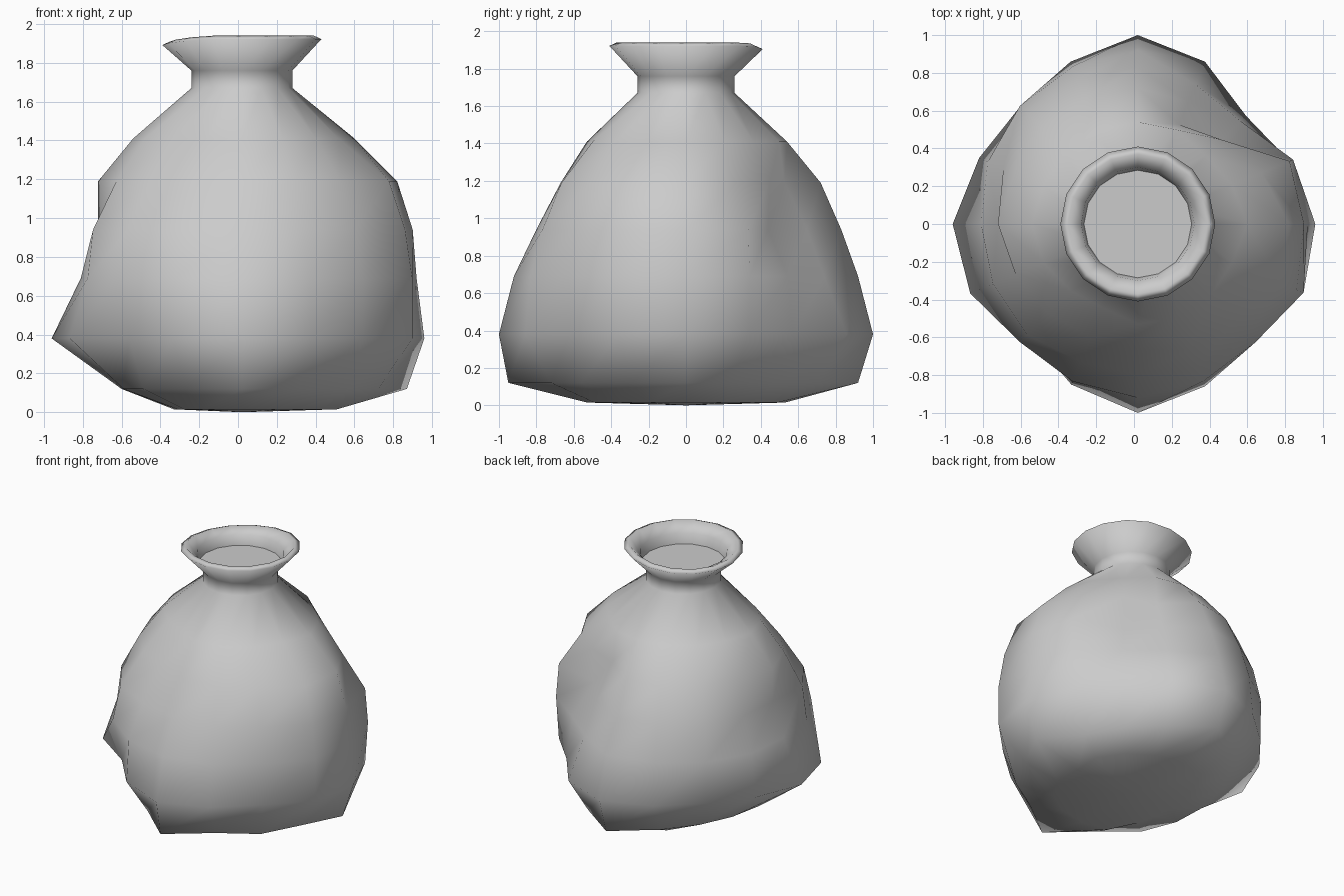
import bpy, bmesh, math

N = 16
CX = 0.02

# Body and neck rings from bottom to top: height, radius, flattening on the diagonals
rings = [
    (0.015, 0.53, 0.00), (0.12, 0.92, 0.05), (0.38, 1.00, 0.06),
    (0.69, 0.92, 0.02), (0.94, 0.83, 0.00), (1.19, 0.72, 0.00),
    (1.41, 0.54, 0.00), (1.67, 0.26, 0.00), (1.76, 0.26, 0.00),
    # flared lip, rolled edge and shallow inside
    (1.922, 0.41, 0.00), (1.94, 0.37, 0.00), (1.87, 0.30, 0.00),
    (1.795, 0.285, 0.00),
]

# Dents and bulges: ring -> {spoke number (22.5 degrees each): radius}
dents = {
    0: {0: .48, 6: .42, 7: .38, 8: .34, 9: .36, 10: .42},
    1: {0: .85, 1: .68, 2: .70, 3: .77, 5: .75, 6: .66, 7: .62, 8: .62, 9: .66,
        10: .72, 11: .75, 12: .95, 13: .78, 14: .79, 15: .76},
    2: {0: .94, 1: .87, 2: .81, 3: .93, 5: .93, 7: .91, 8: .98, 9: .96, 10: .82,
        11: .92, 13: .93, 14: .88, 15: .95},
    3: {0: .90, 1: .89, 2: .77, 3: .80, 7: .86, 8: .83, 9: .86, 15: .95},
    4: {0: .88, 1: .87, 2: .62, 3: .70, 7: .77, 8: .74, 9: .83, 11: .79, 12: .80,
        15: .91},
    5: {0: .80, 1: .71, 2: .63, 3: .57, 7: .71, 8: .74, 9: .70, 10: .67, 11: .65,
        12: .67, 15: .82},
    6: {0: .58, 2: .51, 8: .56, 10: .50, 11: .48, 12: .53},
}

bm = bmesh.new()
loops = []
for i, (z, r, flat) in enumerate(rings):
    loop = []
    for k in range(N):
        a = 2 * math.pi * k / N
        rad = dents.get(i, {}).get(k, r * (1 - flat * (1 - math.cos(4 * a))))
        # the lip dips toward the back left
        dip = 0.035 * max(0, math.cos(a - math.radians(150))) if i in (9, 10) else 0
        loop.append(bm.verts.new((CX + rad * math.cos(a), rad * math.sin(a), z - dip)))
    loops.append(loop)

# Walls, smooth shaded
for a, b in zip(loops, loops[1:]):
    for k in range(N):
        j = (k + 1) % N
        bm.faces.new((a[k], a[j], b[j], b[k])).smooth = True

# Underside (smooth) and inside floor (flat)
low = bm.verts.new((CX, 0, 0))
for k in range(N):
    bm.faces.new((low, loops[0][(k + 1) % N], loops[0][k])).smooth = True
bm.faces.new(loops[-1])

bmesh.ops.recalc_face_normals(bm, faces=bm.faces)
mesh = bpy.data.meshes.new("clay_pot")
bm.to_mesh(mesh)
bm.free()
pot = bpy.data.objects.new("clay_pot", mesh)
bpy.context.collection.objects.link(pot)
